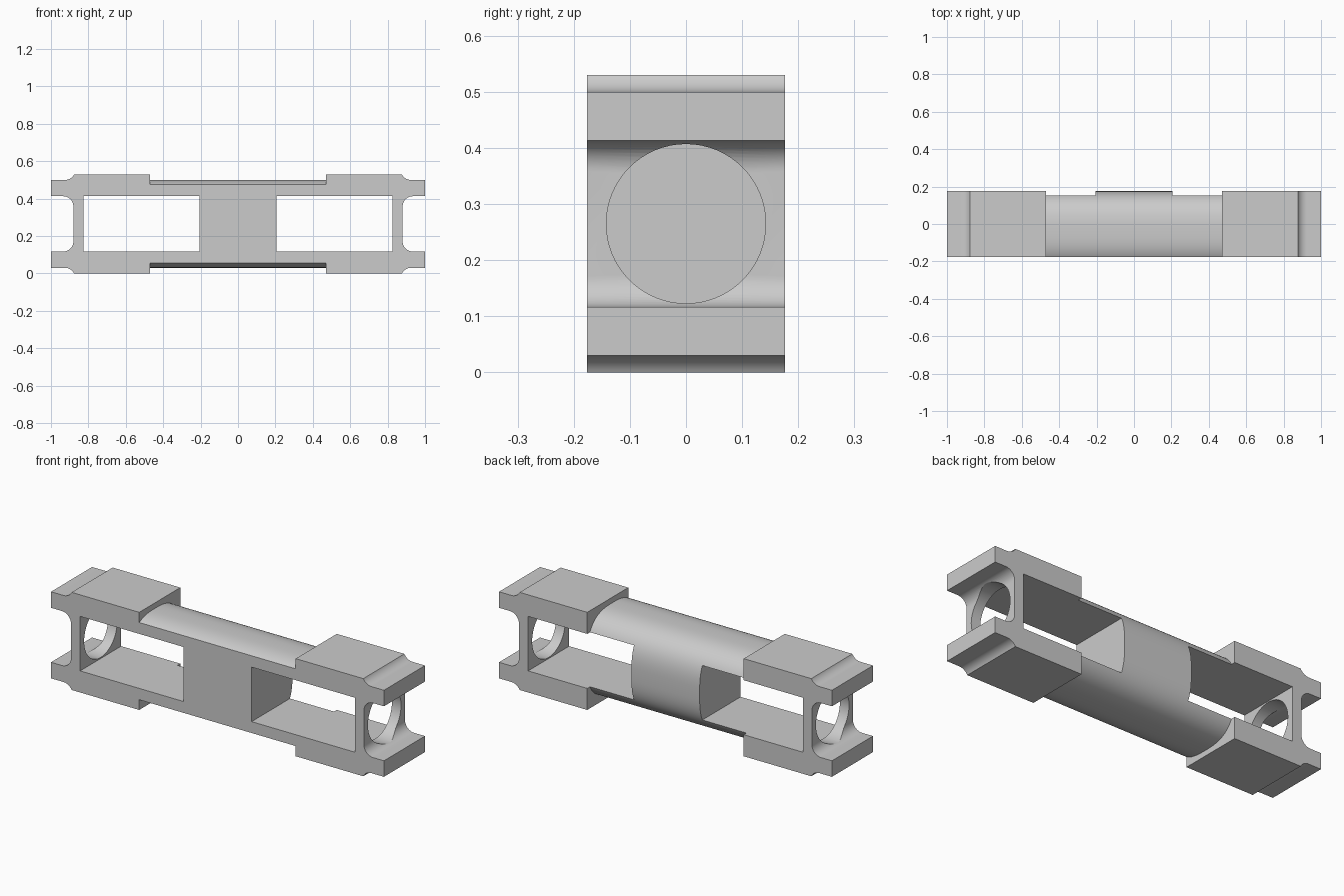
import bpy, bmesh, math
from mathutils import Vector

cube = bpy.data.objects.get("Cube")
if cube:
    bpy.data.objects.remove(cube, do_unlink=True)

HALF_Y = 0.176      # half depth
MID_Z = 0.265       # height of the long axis
WIN_H = 0.148       # half height of the windows

grey = bpy.data.materials.new("light grey")
grey.use_nodes = True
grey.diffuse_color = (0.6, 0.6, 0.6, 1)
grey.node_tree.nodes["Principled BSDF"].inputs["Base Color"].default_value = (0.6, 0.6, 0.6, 1)


def prism(name, outline, offset):
    """Extrude a closed 3D outline along an offset."""
    bm = bmesh.new()
    face = bm.faces.new([bm.verts.new(p) for p in outline])
    ext = bmesh.ops.extrude_face_region(bm, geom=[face])
    verts = [g for g in ext["geom"] if isinstance(g, bmesh.types.BMVert)]
    bmesh.ops.translate(bm, verts=verts, vec=Vector(offset))
    bmesh.ops.recalc_face_normals(bm, faces=bm.faces)
    mesh = bpy.data.meshes.new(name)
    bm.to_mesh(mesh)
    bm.free()
    mesh.materials.append(grey)
    obj = bpy.data.objects.new(name, mesh)
    bpy.context.collection.objects.link(obj)
    return obj


def arc(cx, cz, r, start, end, steps=12):
    angles = [math.radians(start + (end - start) * i / steps) for i in range(steps + 1)]
    return [(cx + r * math.cos(a), cz + r * math.sin(a)) for a in angles]


def combine(target, tool, operation):
    """Apply a boolean and drop the tool."""
    mod = target.modifiers.new(operation, "BOOLEAN")
    mod.operation = operation
    mod.solver = "EXACT"
    mod.object = tool
    bpy.context.view_layer.objects.active = target
    bpy.ops.object.modifier_apply(modifier=mod.name)
    bpy.data.objects.remove(tool, do_unlink=True)


# Central body: rounded section with a flat front
centre_y, power = -0.04, 2.8
section = []
steps = 96
for i in range(steps):
    a = 2 * math.pi * i / steps
    c, s = math.cos(a), math.sin(a)
    y = centre_y + (HALF_Y - centre_y) * math.copysign(abs(c) ** (2 / power), c)
    z = MID_Z + 0.235 * math.copysign(abs(s) ** (2 / power), s)
    if y > -HALF_Y:
        section.append((y, z))
    elif not section or section[-1][0] > -HALF_Y:
        # Flat front between the two cut points
        k = (HALF_Y + centre_y) / (HALF_Y - centre_y)
        h = 0.235 * (1 - k ** power) ** (1 / power)
        section += [(-HALF_Y, MID_Z + h), (-HALF_Y, MID_Z - h)]
body = prism("slotted_body", [(-0.5, y, z) for y, z in section], (1, 0, 0))

# Half outline of an end block: stepped top, flange tip, filleted mouth
upper = [(0.47, 0.53)]
upper += arc(0.925, 0.555, 0.055, 207, 270)
upper += [(1, 0.50), (1, MID_Z + WIN_H)]
upper += arc(0.935, MID_Z + WIN_H - 0.055, 0.055, 90, 180)
outline = upper + [(x, 2 * MID_Z - z) for x, z in reversed(upper)]

for side in (1, -1):
    block = prism("end_block", [(side * x, -HALF_Y, z) for x, z in outline], (0, 2 * HALF_Y, 0))
    combine(body, block, "UNION")

for side in (1, -1):
    # Window from front to back
    corners = [(0.205, -1), (0.825, -1), (0.825, 1), (0.205, 1)]
    window = prism("window_cutter", [(side * x, -0.3, MID_Z + s * WIN_H) for x, s in corners], (0, 0.6, 0))
    combine(body, window, "DIFFERENCE")
    # Round opening through the end wall
    ring = arc(0, MID_Z, 0.142, 0, 360, 64)[:-1]
    hole = prism("hole_cutter", [(side * 0.7, y, z) for y, z in ring], (side * 0.5, 0, 0))
    combine(body, hole, "DIFFERENCE")

# Smooth the curves, keep machined edges crisp
bpy.ops.object.select_all(action="DESELECT")
body.select_set(True)
bpy.context.view_layer.objects.active = body
bpy.ops.object.shade_smooth_by_angle(angle=math.radians(25))
